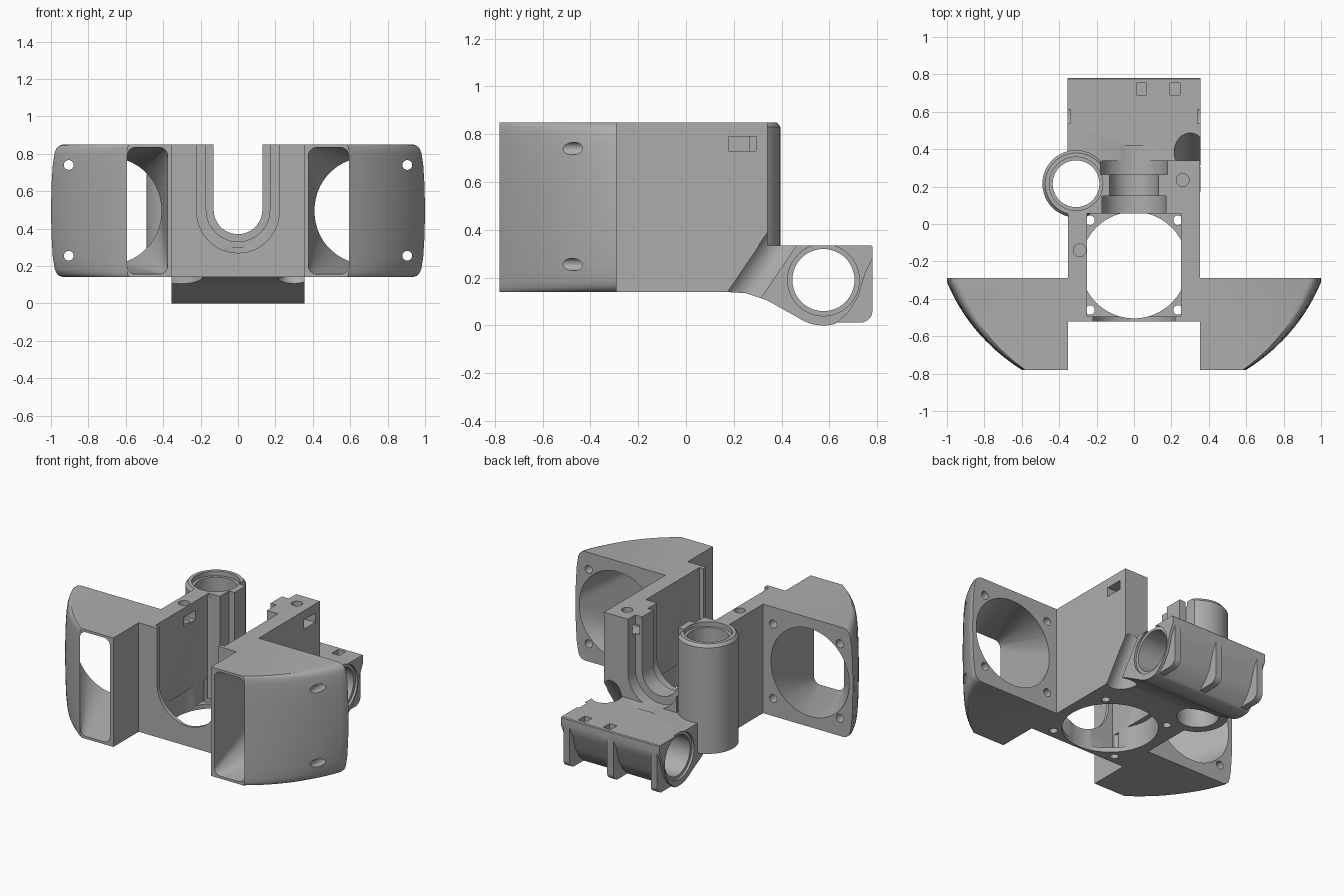
import bpy, bmesh, math
from mathutils import Vector

if "Cube" in bpy.data.objects:
    bpy.data.objects.remove(bpy.data.objects["Cube"])

grey = bpy.data.materials.new("plain grey")
grey.use_nodes = True
grey.diffuse_color = (0.42, 0.42, 0.42, 1)
grey.node_tree.nodes["Principled BSDF"].inputs["Base Color"].default_value = grey.diffuse_color


def loft(name, rings):
    """Closed solid through rings with equal point counts."""
    bm = bmesh.new()
    loops = [[bm.verts.new(p) for p in ring] for ring in rings]
    n = len(loops[0])
    for a, b in zip(loops, loops[1:]):
        for i in range(n):
            j = (i + 1) % n
            bm.faces.new((a[i], a[j], b[j], b[i]))
    bm.faces.new(loops[0])
    bm.faces.new(loops[-1])
    bmesh.ops.recalc_face_normals(bm, faces=bm.faces)
    mesh = bpy.data.meshes.new(name)
    bm.to_mesh(mesh)
    bm.free()
    mesh.materials.append(grey)
    obj = bpy.data.objects.new(name, mesh)
    bpy.context.scene.collection.objects.link(obj)
    return obj


def place(axis, u, v, w):
    return {"x": (w, u, v), "y": (u, w, v), "z": (u, v, w)}[axis]


def prism(name, pts, axis, a, b):
    return loft(name, [[place(axis, u, v, w) for u, v in pts] for w in (a, b)])


def arc(cu, cv, r, start=0, end=360, n=48):
    steps = n if end - start == 360 else n + 1
    return [(cu + r * math.cos(math.radians(start + (end - start) * i / n)),
             cv + r * math.sin(math.radians(start + (end - start) * i / n))) for i in range(steps)]


def rod(name, axis, cu, cv, r, a, b):
    return prism(name, arc(cu, cv, r), axis, a, b)


def box(name, x0, x1, y0, y1, z0, z1):
    return prism(name, [(x0, y0), (x1, y0), (x1, y1), (x0, y1)], "z", z0, z1)


def boolean(obj, tool, operation):
    mod = obj.modifiers.new("cut", "BOOLEAN")
    mod.object, mod.operation, mod.solver = tool, operation, "EXACT"
    graph = bpy.context.evaluated_depsgraph_get()
    mesh = bpy.data.meshes.new_from_object(obj.evaluated_get(graph))
    obj.modifiers.clear()
    obj.data = mesh


def cut(targets, tool):
    for obj in targets:
        boolean(obj, tool, "DIFFERENCE")
    bpy.data.objects.remove(tool)


def join(obj, tool):
    boolean(obj, tool, "UNION")
    bpy.data.objects.remove(tool)


def u_shape(half, mid):
    """Slot outline with a round bottom, open above the top."""
    return arc(0, mid, half, 180, 360, 24) + [(half, 1), (-half, 1)]


LOW, TOP, MID = 0.14, 0.85, 0.495

# Central block, rod tube and sensor holder
body = box("central_body", -0.352, 0.352, -0.52, 0.34, LOW, TOP)
tube = loft("rod_tube", [[(x, y, z) for x, y in arc(-0.31, 0.215, r)]
                         for r, z in ((0.18, LOW), (0.18, 0.83), (0.165, TOP))])
under = [(0.17, LOW), (0.25, 0.135), (0.34, 0.105), (0.42, 0.06)]
shell = arc(0.575, 0.19, 0.19, 235, 285, 10)
rear = [(0.68, 0.055), (0.72, 0.12), (0.75, 0.22), (0.78, 0.28), (0.78, 0.33), (0.775, 0.335), (0.17, 0.335)]
holder = prism("sensor_holder", under + shell + rear, "x", -0.355, 0.355)
rib = [(0.56, 0.1), (0.59, 0.012), (0.74, 0.012)] + arc(0.735, 0.06, 0.045, 290, 360, 5) + [(0.78, 0.31), (0.7, 0.31)]
for x in (-0.315, 0, 0.315):
    join(holder, prism("rib", rib, "x", x - 0.022, x + 0.022))

# Bottom opening, inner chamber and front slot
cut([body], rod("bottom_hole", "z", 0, -0.22, 0.285, 0, 0.3))
cut([body], box("chamber", -0.25, 0.25, -0.495, 0.055, 0.17, 1))
cut([body], prism("front_slot", u_shape(0.22, 0.49), "y", -0.6, -0.4))
for x in (-0.235, 0.235):
    for y in (-0.46, 0.02):
        cut([body], rod("bottom_screw", "z", x, y, 0.025, 0, 0.3))

# Stepped groove through the rear wall
for half, y0, y1 in ((0.17, 0, 0.15), (0.13, 0.14, 0.27), (0.18, 0.265, 0.42)):
    cut([body, tube, holder], prism("groove", u_shape(half, 0.5), "y", y0, y1))
cut([body], box("rear_corner", -0.5, -0.17, 0.28, 0.4, 0.336, 1))

# Bore of the rod tube, with a widened rim
for r, z0 in ((0.125, -0.1), (0.143, 0.82)):
    cut([body, tube, holder], rod("bore", "z", -0.31, 0.215, r, z0, 1))

# Top screws with their nut pockets
for x, y, x0, x1 in ((0.26, 0.235, 0.15, 0.4), (-0.29, -0.14, -0.32, -0.2)):
    cut([body], rod("top_screw", "z", x, y, 0.034, 0.7, 1))
    cut([body], box("nut_pocket", x0, x1, y - 0.058, y + 0.058, 0.73, 0.79))

# Sensor bore, end rims, top slots and slanted clearance groove
cut([holder], rod("sensor_bore", "x", 0.575, 0.19, 0.13, -1, 1))
for a, b in ((-1, -0.34), (0.34, 1)):
    cut([holder], rod("end_rim", "x", 0.575, 0.19, 0.15, a, b))
for x in (0.04, 0.22):
    cut([holder], box("tie_slot", x - 0.027, x + 0.027, 0.69, 0.755, 0.29, 0.4))
ends = (Vector((0.30, 0.13, -0.04)), Vector((0.30, 0.456, 0.44)))
side = (ends[1] - ends[0]).normalized().cross(Vector((1, 0, 0)))
clearance = loft("clearance", [[e + Vector((u, 0, 0)) + side * v for u, v in arc(0, 0, 0.085)] for e in ends])
cut([body, holder], clearance)

# Fan ducts: curved outer shell with rounded rims, hollow from round to oblong
levels = [(0.355, 0.065), (0.348, 0.045), (0.335, 0.03), (0.31, 0.02), (0.25, 0.01), (0.14, 0.003)]
profile = [(-h, d) for h, d in levels] + [(0, 0)] + [(h, d) for h, d in reversed(levels)]
steps = 18


def shell_ring(s, h, inset):
    ring = [(0.352, -0.29), (0.352, -0.78)]
    for i in range(steps + 1):
        t = i / steps
        p = Vector((0.6, -0.78)) * (1 - t) ** 2 + Vector((0.88, -0.6)) * 2 * t * (1 - t) + Vector((1, -0.31)) * t * t
        ring.append((p.x - inset * (0.3 + 0.7 * t), p.y))
    ring.append((1 - inset, -0.29))
    return [(s * x, y, MID + h) for x, y in ring]


def duct_rings(s):
    round_end, oblong_end = [], []
    for k, (cx, cz) in enumerate(((1, 1), (-1, 1), (-1, -1), (1, -1))):
        for j in range(12):
            a = math.radians(90 * k + (j + 0.5) * 7.5)
            c, n = math.cos(a), math.sin(a)
            round_end.append((s * (0.695 + 0.285 * c), -0.28, MID + 0.285 * n))
            oblong_end.append((s * (0.48 + cx * 0.065 + 0.04 * c), -0.79, MID + cz * 0.3 + 0.04 * n))
    return [round_end, oblong_end]


ducts = []
for s, label in ((1, "left"), (-1, "right")):
    duct = loft("fan_duct_" + label, [shell_ring(s, h, d) for h, d in profile])
    cut([duct], loft("hollow", duct_rings(s)))
    for z in (0.255, 0.74):
        cut([duct], rod("outer_screw", "y", s * 0.905, z, 0.026, -1, 0))
        cut([duct], rod("inner_screw", "y", s * 0.425, z, 0.026, -0.36, 0))
    ducts.append(duct)

# Smooth curves, sharp edges
bpy.ops.object.select_all(action="DESELECT")
for obj in [body, tube, holder] + ducts:
    obj.select_set(True)
bpy.context.view_layer.objects.active = body
bpy.ops.object.shade_smooth_by_angle(angle=math.radians(30))
